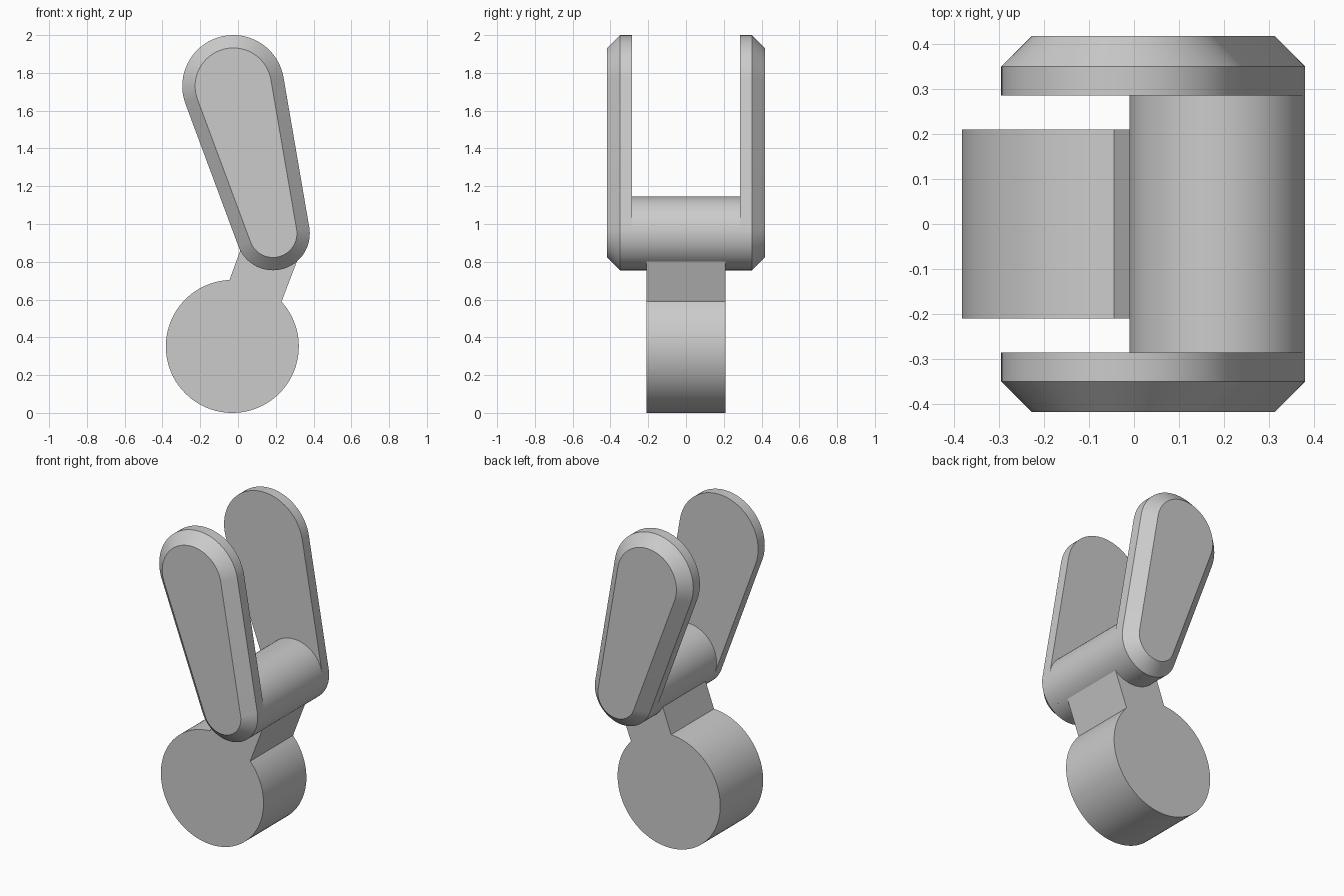
import bpy, bmesh
from math import sin, cos, acos, atan2, pi, hypot, radians

cube = bpy.data.objects.get("Cube")
if cube:
    bpy.data.objects.remove(cube, do_unlink=True)

# One plain grey for every part
grey = bpy.data.materials.new("plain grey")
grey.use_nodes = True
GREY = (0.6, 0.6, 0.6, 1)
grey.diffuse_color = GREY
grey.node_tree.nodes["Principled BSDF"].inputs["Base Color"].default_value = GREY

# Main dimensions as (x, z) centres and radii
TIP, TIP_R = (-0.025, 1.73), 0.27
PIVOT, PIVOT_R = (0.185, 0.95), 0.195
DISC, DISC_R = (-0.03, 0.352), 0.352
ARM_IN, ARM_EDGE, ARM_OUT = 0.285, 0.35, 0.418
BODY_HALF = 0.21


def arc(centre, radius, start, end, steps):
    return [(centre[0] + radius * cos(start + (end - start) * i / steps),
             centre[1] + radius * sin(start + (end - start) * i / steps))
            for i in range(steps + 1)]


def tapered_outline(inset=0.0):
    """Outline around the tip and pivot circles, joined by tangents."""
    dx, dz = PIVOT[0] - TIP[0], PIVOT[1] - TIP[1]
    aim = atan2(dz, dx)
    spread = acos((TIP_R - PIVOT_R) / hypot(dx, dz))
    return (arc(PIVOT, PIVOT_R - inset, aim - spread, aim + spread, 36)
            + arc(TIP, TIP_R - inset, aim + spread, aim + 2 * pi - spread, 48))


def loft(name, rings):
    """Join equal-length (y, outline) rings and cap both ends."""
    bm = bmesh.new()
    loops = [[bm.verts.new((x, y, z)) for x, z in pts] for y, pts in rings]
    bm.faces.new(loops[0])
    bm.faces.new(loops[-1])
    for a, b in zip(loops, loops[1:]):
        for i in range(len(a)):
            j = (i + 1) % len(a)
            bm.faces.new((a[i], a[j], b[j], b[i]))
    bmesh.ops.recalc_face_normals(bm, faces=bm.faces)
    mesh = bpy.data.meshes.new(name)
    bm.to_mesh(mesh)
    bm.free()
    mesh.materials.append(grey)
    obj = bpy.data.objects.new(name, mesh)
    bpy.context.collection.objects.link(obj)
    bpy.ops.object.select_all(action="DESELECT")
    obj.select_set(True)
    bpy.context.view_layer.objects.active = obj
    bpy.ops.object.shade_smooth_by_angle(angle=radians(30))
    return obj


# Pair of tapered arms, chamfered on their outer faces
outer = tapered_outline()
inner = tapered_outline(ARM_OUT - ARM_EDGE)
for name, side in (("front_arm", -1), ("back_arm", 1)):
    loft(name, [(side * ARM_IN, outer), (side * ARM_EDGE, outer),
                (side * ARM_OUT, inner)])

# Round pin between the arms
pin = arc(PIVOT, PIVOT_R, 0, 2 * pi, 72)[:-1]
loft("pivot_pin", [(-ARM_IN, pin), (ARM_IN, pin)])

# Disc and slanted neck in one flush profile, the neck ending inside the pin
left_foot, right_foot = (-0.045, 0.707), (0.235, 0.593)
start = atan2(left_foot[1] - DISC[1], left_foot[0] - DISC[0])
end = atan2(right_foot[1] - DISC[1], right_foot[0] - DISC[0]) + 2 * pi
rise = (0.085, 0.23)
body = arc(DISC, DISC_R, start, end, 80)
body += [(foot[0] + rise[0], foot[1] + rise[1]) for foot in (right_foot, left_foot)]
loft("disc_and_neck", [(-BODY_HALF, body), (BODY_HALF, body)])
